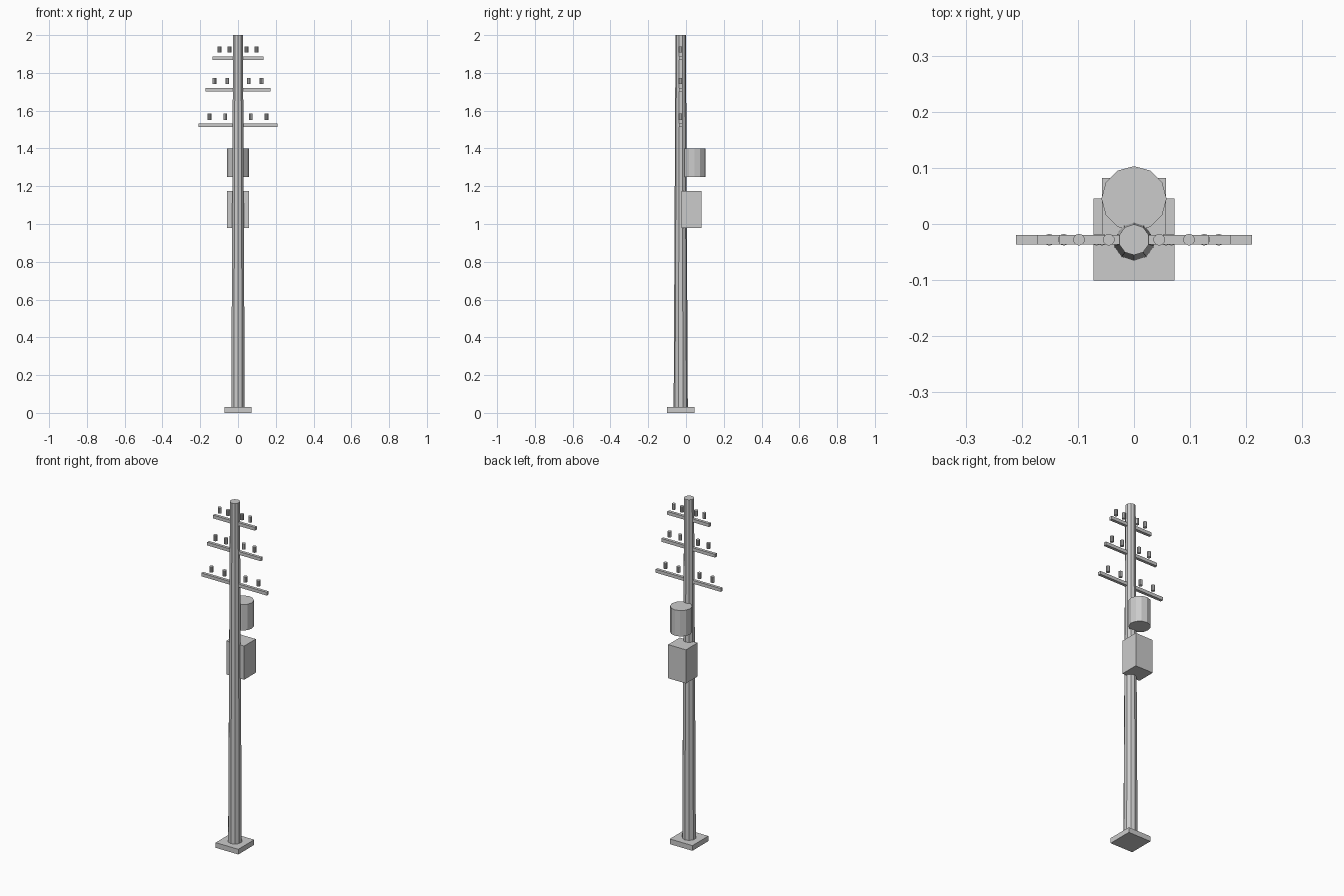
import bpy

if "Cube" in bpy.data.objects:
    bpy.data.objects.remove(bpy.data.objects["Cube"])

POLE_Y = -0.028


def box(name, x, y, z):
    """Box from (min, max) ranges on each axis."""
    lo, hi = zip(x, y, z)
    bpy.ops.mesh.primitive_cube_add(size=1, location=[(a + b) / 2 for a, b in zip(lo, hi)])
    ob = bpy.context.object
    ob.name = name
    ob.scale = [b - a for a, b in zip(lo, hi)]
    bpy.ops.object.transform_apply(location=False, rotation=False, scale=True)
    return ob


def prism(name, sides, r_low, r_top, x, y, z0, z1):
    """Upright, optionally tapered, flat-shaded cylinder."""
    bpy.ops.mesh.primitive_cone_add(vertices=sides, radius1=r_low, radius2=r_top,
                                    depth=z1 - z0, location=(x, y, (z0 + z1) / 2))
    ob = bpy.context.object
    ob.name = name
    return ob


# Footing and tapered pole
box("base_plate", (-0.0725, 0.0725), (-0.101, 0.045), (0, 0.03))
prism("pole", 10, 0.0375, 0.0275, 0, POLE_Y, 0.03, 2.0)

# Crossarms with four insulators each: half width, bottom z, inner x, outer x
arms = [(0.21, 1.513, 0.067, 0.151),
        (0.172, 1.702, 0.057, 0.125),
        (0.134, 1.869, 0.045, 0.098)]
for i, (half, z, inner, outer) in enumerate(arms, 1):
    box(f"crossarm_{i}", (-half, half), (POLE_Y - 0.0085, POLE_Y + 0.0085), (z, z + 0.019))
    for j, x in enumerate((-outer, -inner, inner, outer), 1):
        prism(f"insulator_{i}_{j}", 10, 0.0105, 0.0105, x, POLE_Y, z + 0.038, z + 0.071)

# Transformer can and equipment cabinet behind the pole
prism("transformer", 12, 0.058, 0.058, 0, 0.045, 1.25, 1.40)
box("cabinet", (-0.057, 0.057), (-0.025, 0.082), (0.98, 1.175))
